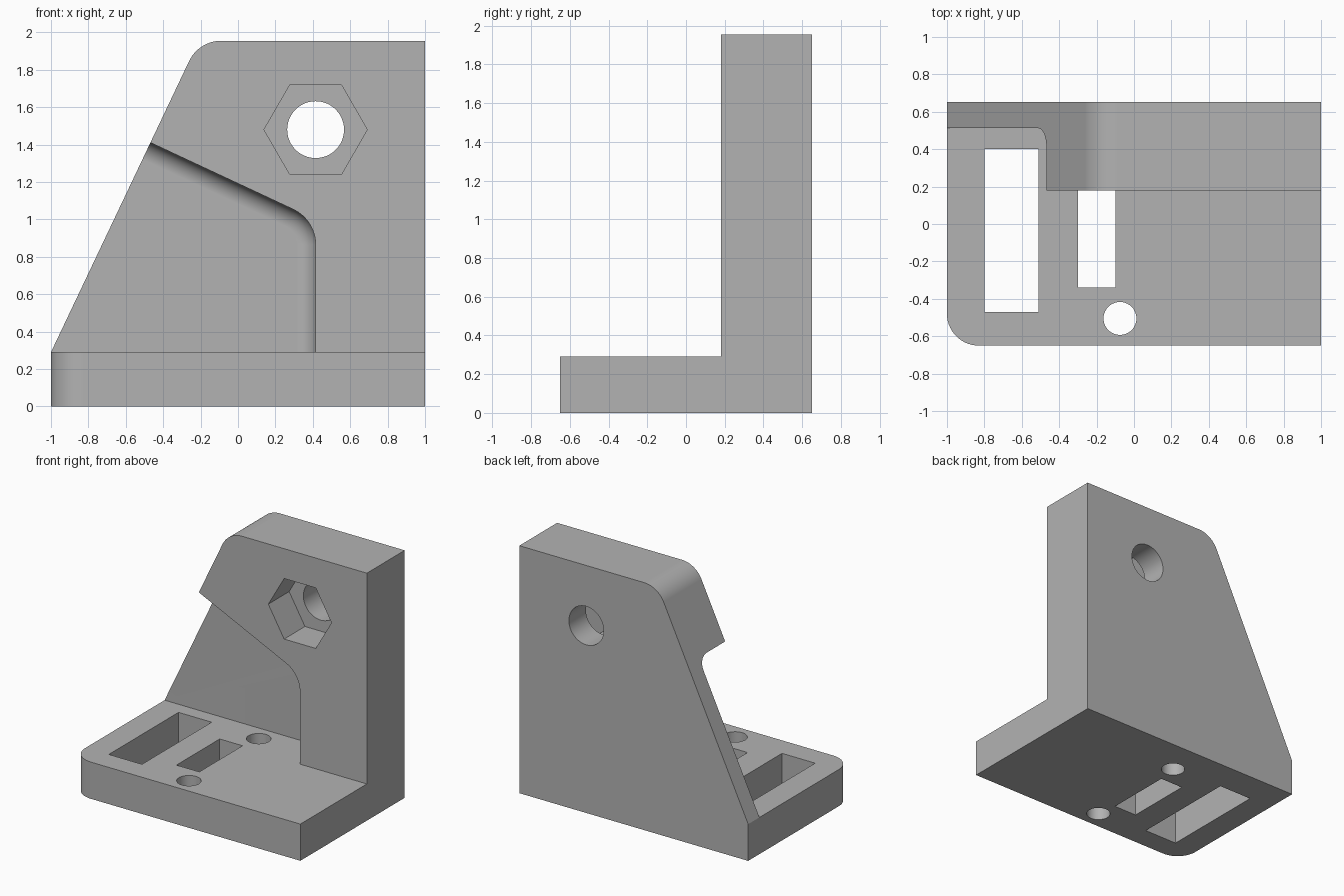
import bpy, bmesh, math
from mathutils import Vector

if "Cube" in bpy.data.objects:
    bpy.data.objects.remove(bpy.data.objects["Cube"])

BASE_TOP, HEIGHT = 0.29, 1.955
BACK, FRONT, WALL_FRONT, POCKET_FLOOR = 0.652, -0.65, 0.18, 0.512

grey = bpy.data.materials.new("plain grey")
grey.use_nodes = True
colour = (0.45, 0.45, 0.45, 1)
grey.diffuse_color = colour
grey.node_tree.nodes["Principled BSDF"].inputs["Base Color"].default_value = colour


def rounded(corners, steps=14):
    """Outline from (u, v, radius) corners, each radius turned into an arc."""
    out = []
    for i, (u, v, r) in enumerate(corners):
        p = Vector((u, v))
        if r == 0:
            out.append(p)
            continue
        a = (Vector(corners[i - 1][:2]) - p).normalized()
        b = (Vector(corners[(i + 1) % len(corners)][:2]) - p).normalized()
        half = a.angle(b) / 2
        centre = p + (a + b).normalized() * r / math.sin(half)
        start = p + a * r / math.tan(half) - centre
        end = p + b * r / math.tan(half) - centre
        turn = start.angle(end)
        for k in range(steps + 1):
            t = k / steps
            out.append(centre + (start * math.sin((1 - t) * turn)
                                 + end * math.sin(t * turn)) / math.sin(turn))
    return out


def loft(name, levels, axis):
    """Solid through (outline, depth) levels, along y or z."""
    bm = bmesh.new()
    rings = []
    for outline, d in levels:
        rings.append([bm.verts.new((p[0], d, p[1]) if axis == "y" else (p[0], p[1], d))
                      for p in outline])
    for lower, upper in zip(rings, rings[1:]):
        for i in range(len(lower)):
            bm.faces.new((lower[i - 1], lower[i], upper[i], upper[i - 1]))
    bm.faces.new(rings[0])
    bm.faces.new(rings[-1])
    bmesh.ops.recalc_face_normals(bm, faces=bm.faces)
    mesh = bpy.data.meshes.new(name)
    bm.to_mesh(mesh)
    bm.free()
    mesh.materials.append(grey)
    obj = bpy.data.objects.new(name, mesh)
    bpy.context.collection.objects.link(obj)
    return obj


def prism(name, outline, lo, hi, axis):
    return loft(name, [(outline, lo), (outline, hi)], axis)


def ngon(u, v, r, sides):
    return [(u + r * math.cos(math.tau * k / sides), v + r * math.sin(math.tau * k / sides))
            for k in range(sides)]


def combine(target, tool, operation="DIFFERENCE"):
    mod = target.modifiers.new("combine", "BOOLEAN")
    mod.operation, mod.solver, mod.object = operation, "EXACT", tool
    bpy.context.view_layer.objects.active = target
    bpy.ops.object.modifier_apply(modifier=mod.name)
    bpy.data.objects.remove(tool)


# Upright wall with a sloping side and a rounded top corner
wall_outline = rounded([(-1, BASE_TOP, 0), (1, BASE_TOP, 0), (1, HEIGHT, 0), (-0.21, HEIGHT, 0.19)])
wall = prism("wall", wall_outline, WALL_FRONT, BACK, "y")


# Front pocket, with a fillet running round its floor
def pocket_outline(inset):
    slope, side = 0.467, 0.415 - inset
    drop = inset * math.hypot(1, slope)
    def edge(x):
        return 1.41 - (x + 0.467) * slope - drop
    return rounded([(-1.5, 0.1, 0), (side, 0.1, 0), (side, edge(side), 0.21 - inset),
                    (-1.5, edge(-1.5), 0)])


fillet = 0.1
levels = [(pocket_outline(0), WALL_FRONT - 0.1)]
for k in range(11):
    a = k / 10 * math.pi / 2
    levels.append((pocket_outline(fillet * (1 - math.cos(a))),
                   POCKET_FLOOR - fillet * (1 - math.sin(a))))
combine(wall, loft("pocket_cutter", levels, "y"))

# Bolt hole with a hexagonal nut recess
combine(wall, prism("bolt_cutter", ngon(0.415, 1.48, 0.152, 48), 0, 1, "y"))
combine(wall, prism("nut_cutter", ngon(0.415, 1.48, 0.276, 6), 0, WALL_FRONT + 0.26, "y"))

# Base plate with one rounded corner
bracket = prism("bracket", rounded([(-1, FRONT, 0.17), (1, FRONT, 0), (1, BACK, 0), (-1, BACK, 0)]),
                0, BASE_TOP, "z")

# Slots and screw holes through the base
for x0, x1, y0, y1 in [(-0.8, -0.51, -0.47, 0.4), (-0.3, -0.1, -0.34, 0.2)]:
    combine(bracket, prism("slot_cutter", [(x0, y0), (x1, y0), (x1, y1), (x0, y1)], -1, 1, "z"))
for y in (-0.505, 0.365):
    combine(bracket, prism("screw_cutter", ngon(-0.075, y, 0.088, 40), -1, 1, "z"))
combine(bracket, wall, "UNION")

# Smooth the arcs, keep the flats crisp
bpy.ops.object.select_all(action="DESELECT")
bracket.select_set(True)
bpy.context.view_layer.objects.active = bracket
bpy.ops.object.shade_smooth_by_angle(angle=math.radians(25))
weighted = bracket.modifiers.new("flat_normals", "WEIGHTED_NORMAL")
weighted.keep_sharp = True
